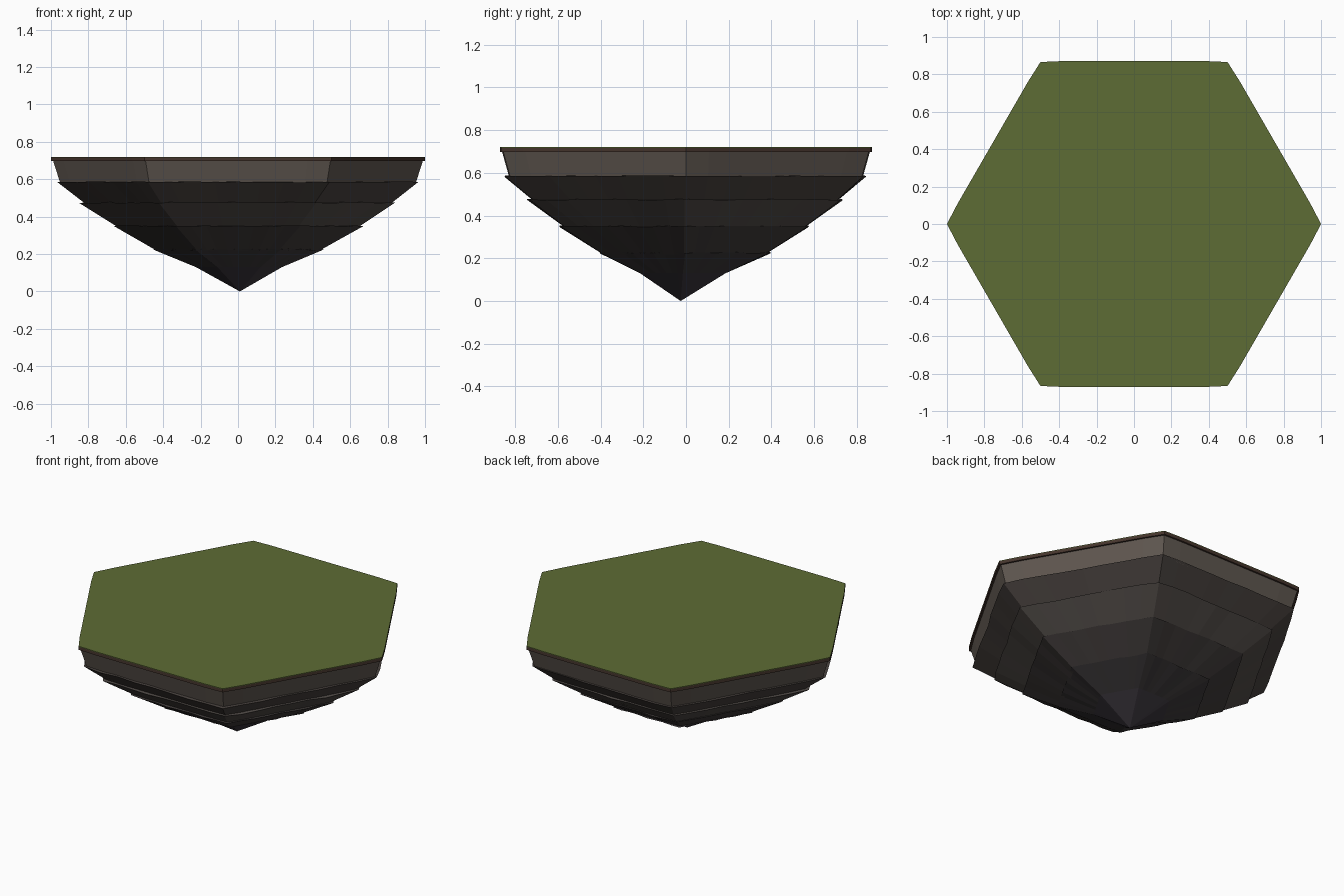
import bpy, bmesh, math, random

if "Cube" in bpy.data.objects:
    bpy.data.objects.remove(bpy.data.objects["Cube"])

random.seed(4)
SEG = 8  # segments along each hexagon side


def material(name, rgb):
    m = bpy.data.materials.new(name)
    m.diffuse_color = (*rgb, 1)
    m.use_nodes = True
    m.node_tree.nodes["Principled BSDF"].inputs["Base Color"].default_value = m.diffuse_color
    return m


def hex_ring(r, z, cx=0.0, cy=0.0, jitter=0.0):
    """Hexagon outline, counter-clockwise, corners on the x axis."""
    pts = []
    for k in range(6):
        a, b = math.radians(60 * k), math.radians(60 * (k + 1))
        for i in range(SEG):
            t = i / SEG
            bulge = 1 + (0.006 if i else 0)
            x = (math.cos(a) * (1 - t) + math.cos(b) * t) * r * bulge
            y = (math.sin(a) * (1 - t) + math.sin(b) * t) * r * bulge
            s = 1 + random.uniform(-jitter, jitter)
            pts.append((x * s + cx, y * s + cy, z + random.uniform(-jitter, jitter) * 0.6))
    return pts


def loft(name, rings, mat, cap=False, tip=None):
    """Skin rings from top to bottom, optionally capped or closed to a tip."""
    bm = bmesh.new()
    rows = [[bm.verts.new(p) for p in ring] for ring in rings]
    n = len(rows[0])
    for a, b in zip(rows, rows[1:]):
        for i in range(n):
            j = (i + 1) % n
            bm.faces.new((a[i], b[i], b[j], a[j]))
    if cap:
        bm.faces.new(rows[0])
    if tip:
        v = bm.verts.new(tip)
        for i in range(n):
            bm.faces.new((rows[-1][i], v, rows[-1][(i + 1) % n]))
    me = bpy.data.meshes.new(name)
    bm.to_mesh(me)
    bm.free()
    me.materials.append(mat)
    ob = bpy.data.objects.new(name, me)
    bpy.context.collection.objects.link(ob)
    return ob


# Grass top and the soil rim beneath it
loft("grass_top", [hex_ring(1.0, 0.72), hex_ring(1.0, 0.716)],
     material("grass", (0.11, 0.15, 0.035)), cap=True)
loft("soil_rim", [hex_ring(1.0, 0.716), hex_ring(1.0, 0.697), hex_ring(0.985, 0.697)],
     material("soil", (0.06, 0.035, 0.026)))

# Rock layers: ledge height, ledge radius, bottom height, bottom radius, colour
layers = [
    (0.697, 0.988, 0.578, 0.95, (0.115, 0.095, 0.08)),
    (0.585, 0.97, 0.468, 0.815, (0.07, 0.058, 0.052)),
    (0.475, 0.845, 0.342, 0.64, (0.085, 0.073, 0.066)),
    (0.350, 0.667, 0.218, 0.435, (0.055, 0.047, 0.045)),
]
for k, (zt, rt, zb, rb, col) in enumerate(layers):
    mat = material(f"rock_{k + 1}", col)
    cy = -0.003 * k
    jit = 0.006 if k else 0
    rings = [hex_ring(rt, zt, 0, cy, jit), hex_ring(rb, zb, 0, cy)]
    if k:  # narrow ledge that overlaps the layer above
        rings.insert(0, hex_ring(rt - 0.05, zt + 0.002, 0, cy))
    loft(f"rock_layer_{k + 1}", rings, mat)

# Lowest rock layer, then the pointed tip
loft("rock_layer_5", [hex_ring(0.40, 0.228, 0, -0.004), hex_ring(0.457, 0.226, 0, -0.004, 0.006),
                      hex_ring(0.23, 0.13, 0.005, -0.015)],
     material("rock_5", (0.05, 0.044, 0.046)))
loft("rock_tip", [hex_ring(0.23, 0.13, 0.005, -0.015)],
     material("tip", (0.045, 0.038, 0.048)), tip=(0.01, -0.025, 0.0))
